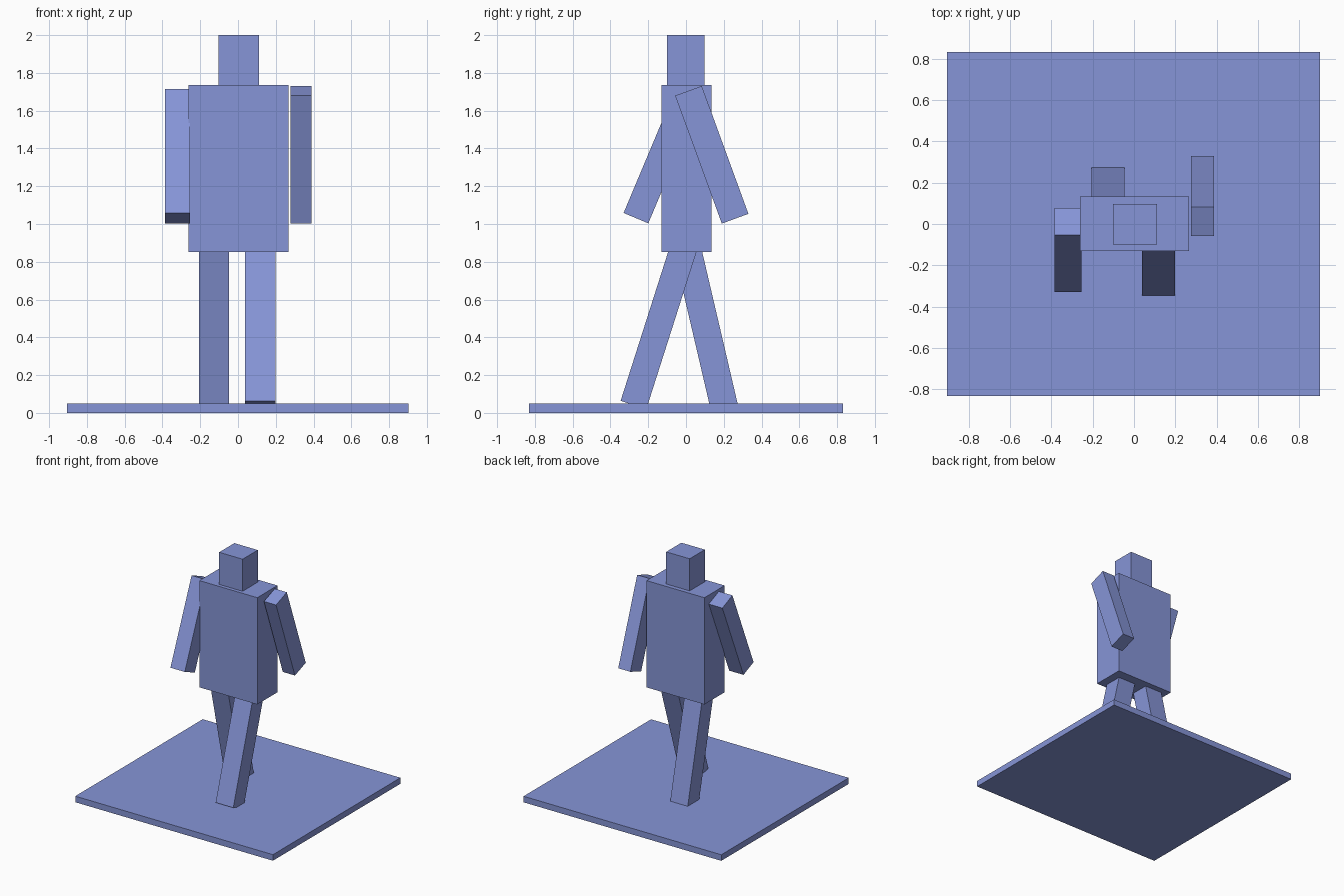
import bpy
from math import atan2, hypot

if "Cube" in bpy.data.objects:
    bpy.data.objects.remove(bpy.data.objects["Cube"], do_unlink=True)

# Single periwinkle blue for every part
COLOUR = (0.24, 0.30, 0.68, 1)
blue = bpy.data.materials.new("periwinkle_blue")
blue.use_nodes = True
blue.diffuse_color = COLOUR
blue.node_tree.nodes["Principled BSDF"].inputs["Base Color"].default_value = COLOUR


def block(name, centre, size, tilt=0):
    """Box of the given size, tilted about x."""
    bpy.ops.mesh.primitive_cube_add(size=1, location=centre, rotation=(tilt, 0, 0))
    obj = bpy.context.object
    obj.name = name
    obj.scale = size
    obj.data.materials.append(blue)


def box(name, x, y, z):
    """Upright box from its extents on each axis."""
    spans = (x, y, z)
    block(name, [(a + b) / 2 for a, b in spans], [b - a for a, b in spans])


def limb(name, x, bottom, top, depth):
    """Swinging limb whose end faces are centred on (y, z) points."""
    dy, dz = top[0] - bottom[0], top[1] - bottom[1]
    centre = (sum(x) / 2, (bottom[0] + top[0]) / 2, (bottom[1] + top[1]) / 2)
    block(name, centre, (x[1] - x[0], depth, hypot(dy, dz)), atan2(-dy, dz))


# Base plate, torso and head
box("base_plate", (-0.905, 0.902), (-0.832, 0.832), (0, 0.05))
box("torso", (-0.262, 0.267), (-0.13, 0.134), (0.853, 1.735))
box("head", (-0.102, 0.112), (-0.1, 0.098), (1.735, 2))

# Arms in mid stride
limb("left_arm", (0.277, 0.388), (0.26, 1.028), (0.013, 1.705), 0.15)
limb("right_arm", (-0.386, -0.255), (-0.265, 1.031), (0.011, 1.688), 0.142)

# Legs in mid stride, running up into the torso
limb("left_leg", (0.038, 0.199), (-0.278, 0.042), (0.041, 1.042), 0.143)
limb("right_leg", (-0.207, -0.047), (0.203, 0.029), (-0.013, 0.954), 0.146)
